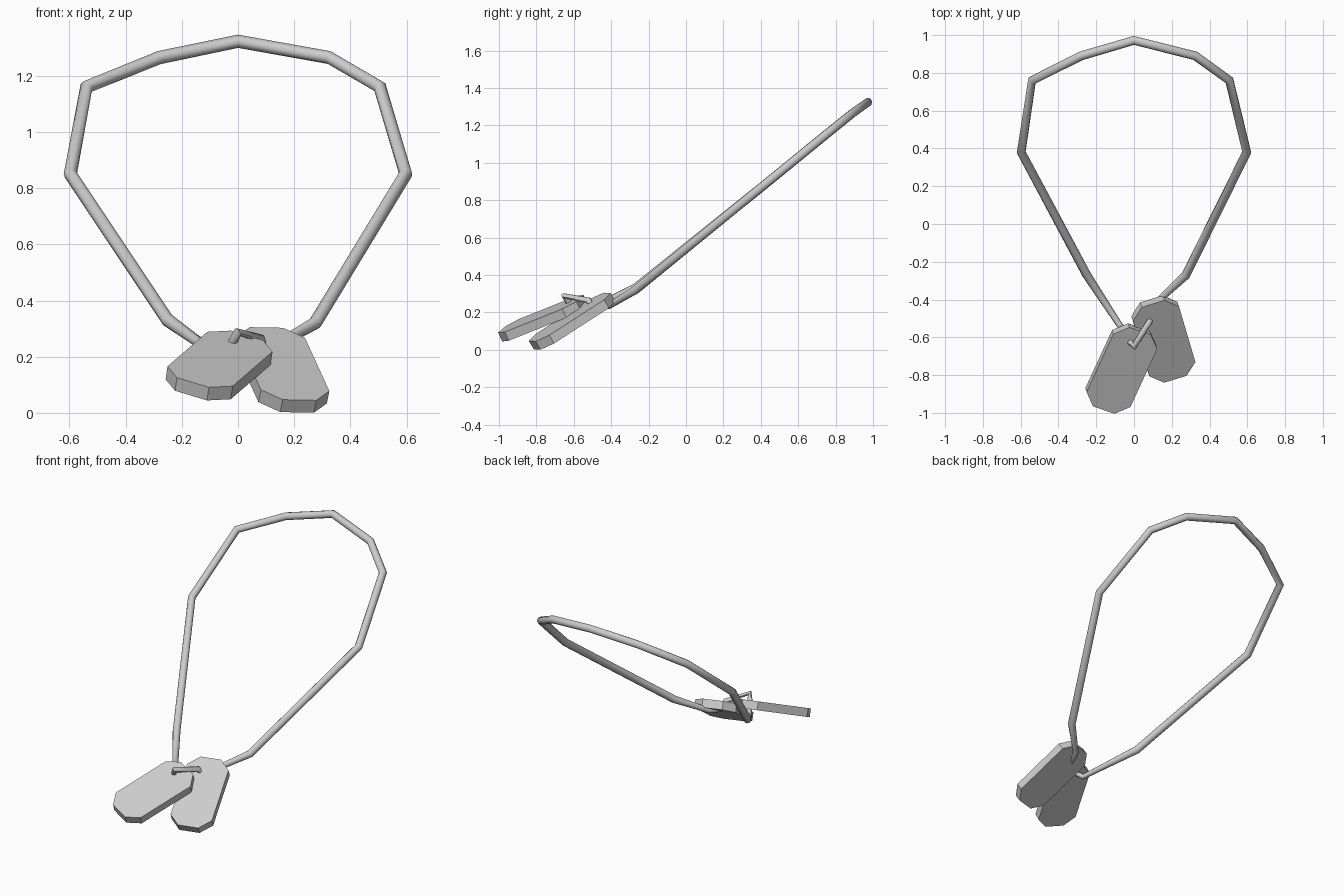
import bpy, bmesh
from mathutils import Vector, Matrix

cube = bpy.data.objects.get("Cube")
if cube:
    bpy.data.objects.remove(cube, do_unlink=True)

GREY = (0.6, 0.6, 0.6, 1.0)
metal = bpy.data.materials.new("grey metal")
metal.use_nodes = True
metal.diffuse_color = GREY
metal.node_tree.nodes["Principled BSDF"].inputs["Base Color"].default_value = GREY


def make_tag(name, centre, across, along, width=0.255, length=0.49, thick=0.052, cut=0.065):
    """Plate with clipped corners; centre is on its top face."""
    u = Vector(along).normalized()
    n = Vector(across).cross(u).normalized()
    v = u.cross(n)
    w, h = width / 2, length / 2
    quarter = [(w, h - cut), (w - cut, h)]
    outline = []
    for sx, sy, flip in ((1, 1, 1), (-1, 1, -1), (-1, -1, 1), (1, -1, -1)):
        outline += [(sx * x, sy * y) for x, y in quarter[::flip]]
    bm = bmesh.new()
    face = bm.faces.new([bm.verts.new((x, y, 0)) for x, y in outline])
    ext = bmesh.ops.extrude_face_region(bm, geom=[face])
    moved = [e for e in ext["geom"] if isinstance(e, bmesh.types.BMVert)]
    bmesh.ops.translate(bm, verts=moved, vec=(0, 0, -thick))
    bmesh.ops.recalc_face_normals(bm, faces=bm.faces)
    # Tilt the plate into its resting pose
    pose = Matrix((v, u, n)).transposed().to_4x4()
    bm.transform(Matrix.Translation(centre) @ pose)
    mesh = bpy.data.meshes.new(name)
    bm.to_mesh(mesh)
    bm.free()
    mesh.materials.append(metal)
    obj = bpy.data.objects.new(name, mesh)
    bpy.context.collection.objects.link(obj)
    return obj


# Two overlapping tags
make_tag("right_tag", (-0.064, -0.776, 0.192), (0.23, -0.10, -0.08), (0.15, 0.325, 0.13))
make_tag("left_tag", (0.16, -0.622, 0.175), (0.24, 0.07, -0.007), (-0.09, 0.305, 0.197))

# Neck cord: closed loop, passing up through both tags at the front
cord_path = [
    (0, 0.972, 1.323), (0.325, 0.89, 1.265), (0.505, 0.76, 1.16), (0.597, 0.38, 0.85),
    (0.275, -0.27, 0.32), (0.125, -0.41, 0.235), (0.09, -0.50, 0.215),
    (0.08, -0.52, 0.265), (0.0, -0.65, 0.288), (-0.02, -0.625, 0.25),
    (-0.06, -0.56, 0.195), (-0.25, -0.27, 0.33), (-0.597, 0.38, 0.85),
    (-0.54, 0.76, 1.16), (-0.28, 0.89, 1.265),
]
curve = bpy.data.curves.new("cord", "CURVE")
curve.dimensions = "3D"
curve.bevel_depth = 0.024
curve.bevel_resolution = 2
spline = curve.splines.new("POLY")
spline.points.add(len(cord_path) - 1)
for point, co in zip(spline.points, cord_path):
    point.co = (*co, 1)
    point.radius = 1.0 if co[1] > -0.3 else 0.7
spline.use_cyclic_u = True
curve.materials.append(metal)
cord = bpy.data.objects.new("cord", curve)
bpy.context.collection.objects.link(cord)

bpy.ops.object.select_all(action="DESELECT")
cord.select_set(True)
bpy.context.view_layer.objects.active = cord
bpy.ops.object.convert(target="MESH")
bpy.ops.object.shade_smooth_by_angle(angle=0.9)
